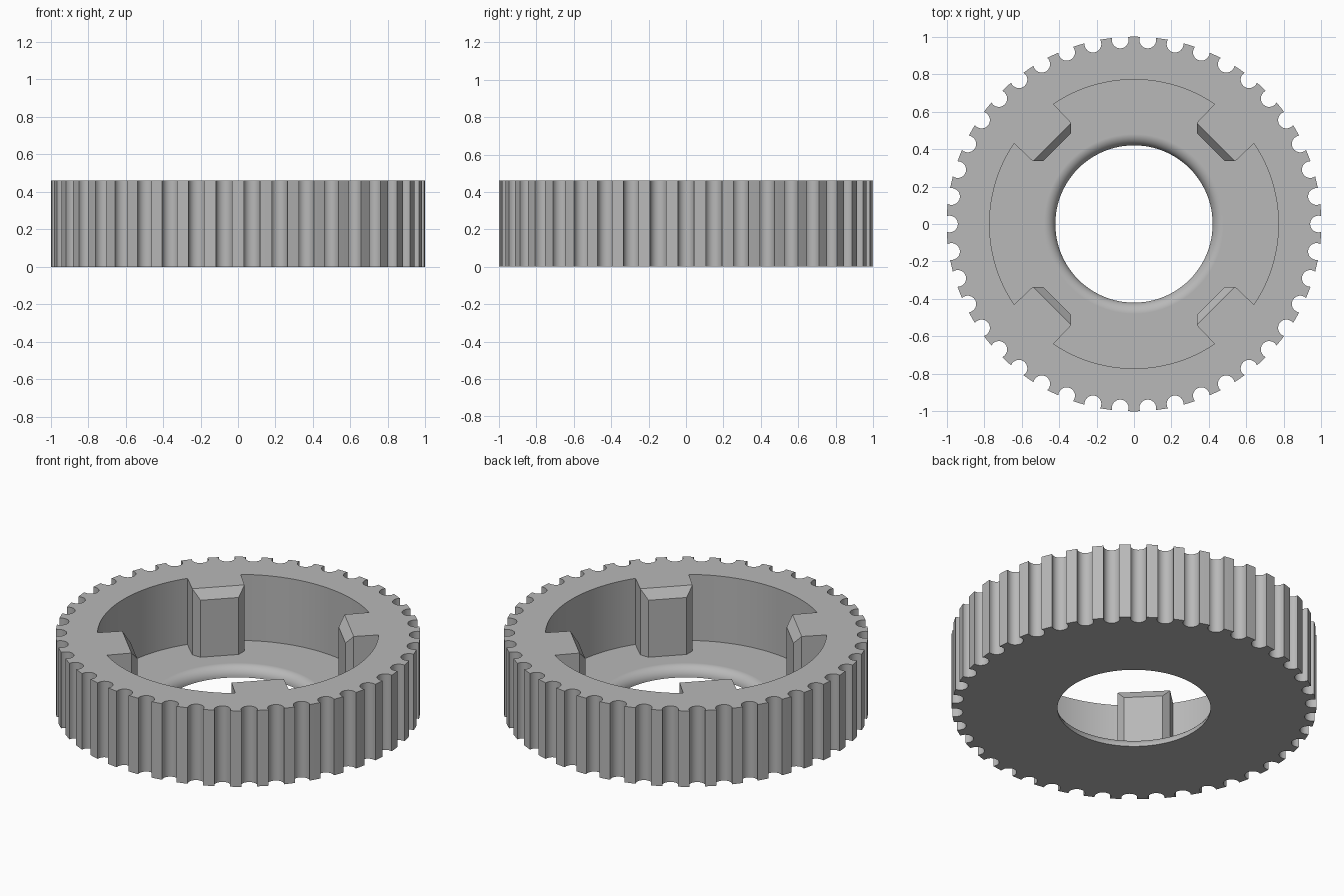
import bpy, bmesh
from math import cos, sin, acos, pi, radians, hypot, atan2

old = bpy.data.objects.get("Cube")
if old:
    bpy.data.objects.remove(old)

HEIGHT, FLOOR = 0.46, 0.06
TEETH, GROOVE_CENTRE, GROOVE_R = 42, 0.985, 0.045
BORE_R, FILLET = 0.42, 0.06

grey = bpy.data.materials.new("plain grey")
grey.use_nodes = True
grey.diffuse_color = (0.48, 0.48, 0.48, 1)
grey.node_tree.nodes["Principled BSDF"].inputs["Base Color"].default_value = grey.diffuse_color


def loft(name, rings):
    """Closed solid through equal-length rings of 3D points, capped at both ends."""
    bm = bmesh.new()
    loops = [[bm.verts.new(p) for p in ring] for ring in rings]
    n = len(loops[0])
    for a, b in zip(loops, loops[1:]):
        for i in range(n):
            j = (i + 1) % n
            bm.faces.new((a[i], a[j], b[j], b[i]))
    bm.faces.new(loops[0][::-1])
    bm.faces.new(loops[-1])
    bmesh.ops.recalc_face_normals(bm, faces=bm.faces)
    mesh = bpy.data.meshes.new(name)
    bm.to_mesh(mesh)
    bm.free()
    mesh.materials.append(grey)
    obj = bpy.data.objects.new(name, mesh)
    bpy.context.collection.objects.link(obj)
    return obj


def prism(name, outline, z0, z1):
    return loft(name, [[(x, y, z) for x, y in outline] for z in (z0, z1)])


def turn(x, y, a):
    return x * cos(a) - y * sin(a), x * sin(a) + y * cos(a)


def cut(target, cutter):
    cutter.hide_render = True
    mod = target.modifiers.new("cut", 'BOOLEAN')
    mod.operation, mod.solver, mod.object = 'DIFFERENCE', 'EXACT', cutter
    bpy.context.view_layer.objects.active = target
    bpy.ops.object.modifier_apply(modifier=mod.name)
    bpy.data.objects.remove(cutter)


# Toothed outline: round grooves between short arcs of the outer circle
pitch = 2 * pi / TEETH
open_angle = acos((1 - GROOVE_CENTRE**2 - GROOVE_R**2) / (2 * GROOVE_CENTRE * GROOVE_R))
outline = []
for k in range(TEETH):
    for i in range(13):
        a = 2 * pi - open_angle - (2 * pi - 2 * open_angle) * i / 12
        outline.append(turn(GROOVE_CENTRE + GROOVE_R * cos(a), GROOVE_R * sin(a), k * pitch))
    outline.append(turn(1, 0, (k + 0.5) * pitch))
pulley = prism("toothed_pulley", outline, 0, HEIGHT)

# Pocket with four inward tabs on the diagonals
tab = [(0.54, 0.335), (0.485, 0.335), (0.335, 0.485), (0.335, 0.54)]
start = atan2(0.64, 0.43)
radius = hypot(0.64, 0.43)
pocket = []
for q in range(4):
    pocket += [turn(x, y, q * pi / 2) for x, y in tab]
    for i in range(25):
        a = start + (pi - 2 * start) * i / 24
        pocket.append(turn(radius * cos(a), radius * sin(a), q * pi / 2))
cut(pulley, prism("pocket_cutter", pocket, FLOOR, HEIGHT + 0.1))

# Sloped top edge on each tab
wedge = [(0.56, 0.377), (0.633, 0.48), (0.56, 0.48)]
for q in range(4):
    a = pi / 4 + q * pi / 2
    cut(pulley, loft("tab_bevel_cutter",
                     [[(*turn(u, w, a), z) for u, z in wedge] for w in (-0.17, 0.17)]))

# Central bore with a rounded upper rim
profile = [(BORE_R, -0.1)]
for i in range(9):
    t = pi / 2 * i / 8
    profile.append((BORE_R + FILLET * (1 - cos(t)), FLOOR - FILLET + FILLET * sin(t)))
profile.append((BORE_R + FILLET, FLOOR + 0.1))
cut(pulley, loft("bore_cutter", [[(*turn(r, 0, 2 * pi * i / 96), z) for i in range(96)]
                                 for r, z in profile]))

# Smooth curved walls, crisp edges
bpy.ops.object.select_all(action='DESELECT')
pulley.select_set(True)
bpy.context.view_layer.objects.active = pulley
bpy.ops.object.shade_smooth_by_angle(angle=radians(30))
pulley.modifiers.new("flat floor shading", 'WEIGHTED_NORMAL').keep_sharp = True
